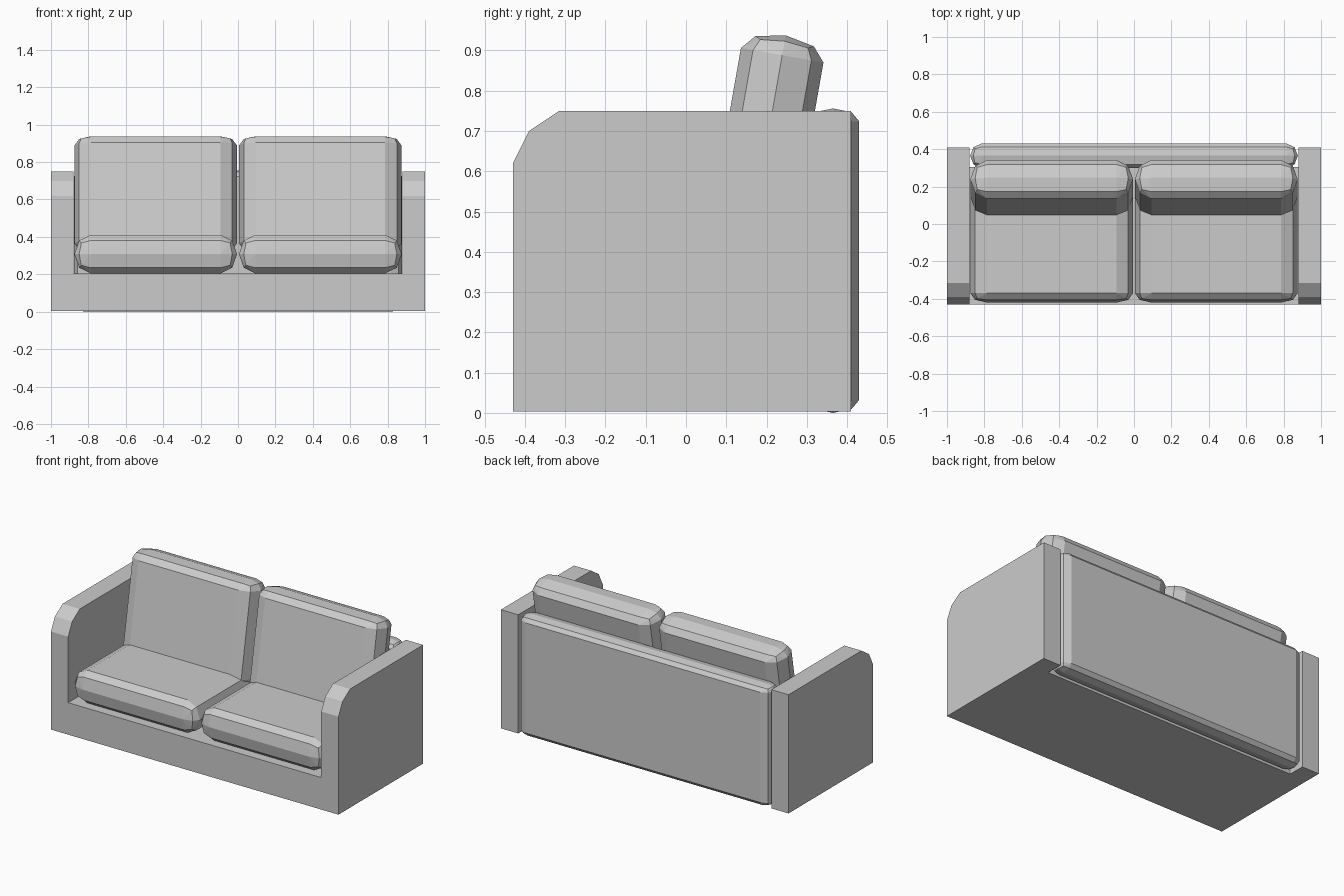
import bpy, bmesh, math
from itertools import product
from mathutils import Vector, Matrix

if "Cube" in bpy.data.objects:
    bpy.data.objects.remove(bpy.data.objects["Cube"])


def finish(name, bm):
    bmesh.ops.recalc_face_normals(bm, faces=bm.faces)
    mesh = bpy.data.meshes.new(name)
    bm.to_mesh(mesh)
    bm.free()
    obj = bpy.data.objects.new(name, mesh)
    bpy.context.collection.objects.link(obj)
    return obj


def extrude_x(name, profile, x0, x1, caps=True):
    """Extrude a (y, z) profile between two x positions."""
    bm = bmesh.new()
    a = [bm.verts.new((x0, y, z)) for y, z in profile]
    b = [bm.verts.new((x1, y, z)) for y, z in profile]
    n = len(profile)
    for i in range(n):
        j = (i + 1) % n
        bm.faces.new((a[i], a[j], b[j], b[i]))
    if caps:
        bm.faces.new(a)
        bm.faces.new(b)
    return finish(name, bm)


def cushion(name, half, radius, matrix):
    """Box with two-segment elliptical rounding, a radius for each axis."""
    bm = bmesh.new()
    seen = set()
    for signs in product((-1, 1), repeat=3):
        for d in product((0, 1), repeat=3):
            if not any(d):
                continue
            d = Vector(d).normalized()
            seen.add(tuple(round(s * (h - r + r * c), 5)
                           for s, h, r, c in zip(signs, half, radius, d)))
    for p in sorted(seen):
        bm.verts.new(p)
    bmesh.ops.convex_hull(bm, input=bm.verts)
    bmesh.ops.dissolve_limit(bm, angle_limit=math.radians(1),
                             verts=bm.verts, edges=bm.edges)
    bm.transform(matrix)
    return finish(name, bm)


# Arms with a clipped front top corner
arm = [(-0.43, 0.004), (0.41, 0.004), (0.41, 0.75),
       (-0.315, 0.75), (-0.39, 0.70), (-0.43, 0.62)]
extrude_x("left_arm", arm, -1.0, -0.88)
extrude_x("right_arm", arm, 0.88, 1.0)

# Base between the arms
base = [(-0.43, 0.004), (0.305, 0.004), (0.305, 0.205), (-0.43, 0.205)]
extrude_x("base", base, -0.88, 0.88, caps=False)

# Padded back panel
cushion("back_panel", (0.876, 0.065, 0.378), (0.06, 0.065, 0.032),
        Matrix.Translation((0, 0.365, 0.378)))

# Seat cushions and leaning back cushions
tilt = Matrix.Rotation(math.radians(-10), 4, 'X')
lean = tilt @ Matrix.Translation((0, 0.081, 0.651))
for side, x in (("left", -0.44), ("right", 0.44)):
    shift = Matrix.Translation((x, 0, 0))
    cushion(side + "_seat_cushion", (0.435, 0.355, 0.103), (0.088, 0.05, 0.103),
            shift @ Matrix.Translation((0, -0.065, 0.308)))
    cushion(side + "_back_cushion", (0.435, 0.104, 0.315), (0.088, 0.104, 0.05),
            shift @ lean)
